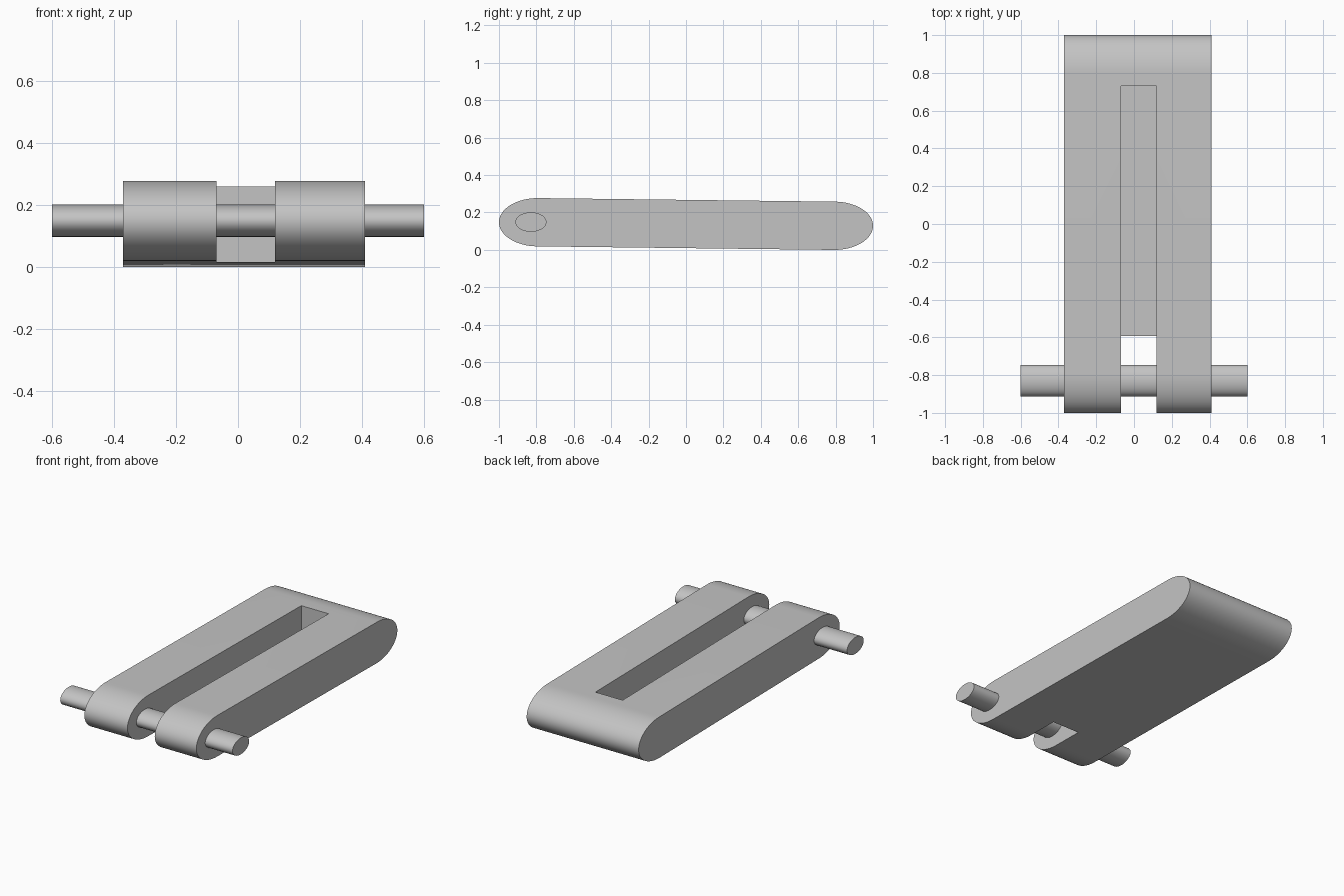
import bpy, bmesh, math

cube = bpy.data.objects.get("Cube")
if cube:
    bpy.data.objects.remove(cube, do_unlink=True)

grey = bpy.data.materials.new("plain grey")
grey.use_nodes = True
colour = (0.55, 0.55, 0.55, 1)
grey.diffuse_color = colour
grey.node_tree.nodes["Principled BSDF"].inputs["Base Color"].default_value = colour


def arc(cy, cz, ry, rz, start, end, n):
    """Points of an elliptical arc in the side (y, z) plane."""
    angles = [math.radians(start + (end - start) * i / n) for i in range(n + 1)]
    return [(cy + ry * math.cos(a), cz + rz * math.sin(a)) for a in angles]


def extrude_profile(name, profile, x0, x1):
    """Sweep a closed side profile along x into a solid."""
    bm = bmesh.new()
    face = bm.faces.new([bm.verts.new((x0, y, z)) for y, z in profile])
    swept = bmesh.ops.extrude_face_region(bm, geom=[face])["geom"]
    verts = [v for v in swept if isinstance(v, bmesh.types.BMVert)]
    bmesh.ops.translate(bm, verts=verts, vec=(x1 - x0, 0, 0))
    bmesh.ops.recalc_face_normals(bm, faces=bm.faces)
    mesh = bpy.data.meshes.new(name)
    bm.to_mesh(mesh)
    bm.free()
    mesh.materials.append(grey)
    obj = bpy.data.objects.new(name, mesh)
    bpy.context.collection.objects.link(obj)
    return obj


def activate(obj):
    bpy.ops.object.select_all(action='DESELECT')
    obj.select_set(True)
    bpy.context.view_layer.objects.active = obj


# Slightly tilted link body with rounded ends
outline = (arc(0.793, 0.129, 0.207, 0.129, -90, 90, 32)
           + arc(-0.793, 0.148, 0.207, 0.129, 90, 270, 32))
body = extrude_profile("link_body", outline, -0.37, 0.41)

# Level slot, open at the front, which leaves a thin wedge of floor
slot_floor = 0.0166
slot = [(-1.2, slot_floor), (0.73, slot_floor), (0.73, 0.5), (-1.2, 0.5)]
cutter = extrude_profile("slot_cutter", slot, -0.07, 0.12)
cutter.hide_render = True
cut = body.modifiers.new("slot", 'BOOLEAN')
cut.operation = 'DIFFERENCE'
cut.solver = 'EXACT'
cut.object = cutter
activate(body)
bpy.ops.object.modifier_apply(modifier=cut.name)
bpy.data.objects.remove(cutter, do_unlink=True)

# Oval hinge pin through both arms
pin = extrude_profile("hinge_pin", arc(-0.829, 0.149, 0.083, 0.052, 0, 360, 48)[:-1], -0.6, 0.6)

for obj in (body, pin):
    activate(obj)
    bpy.ops.object.shade_smooth_by_angle(angle=math.radians(30))
